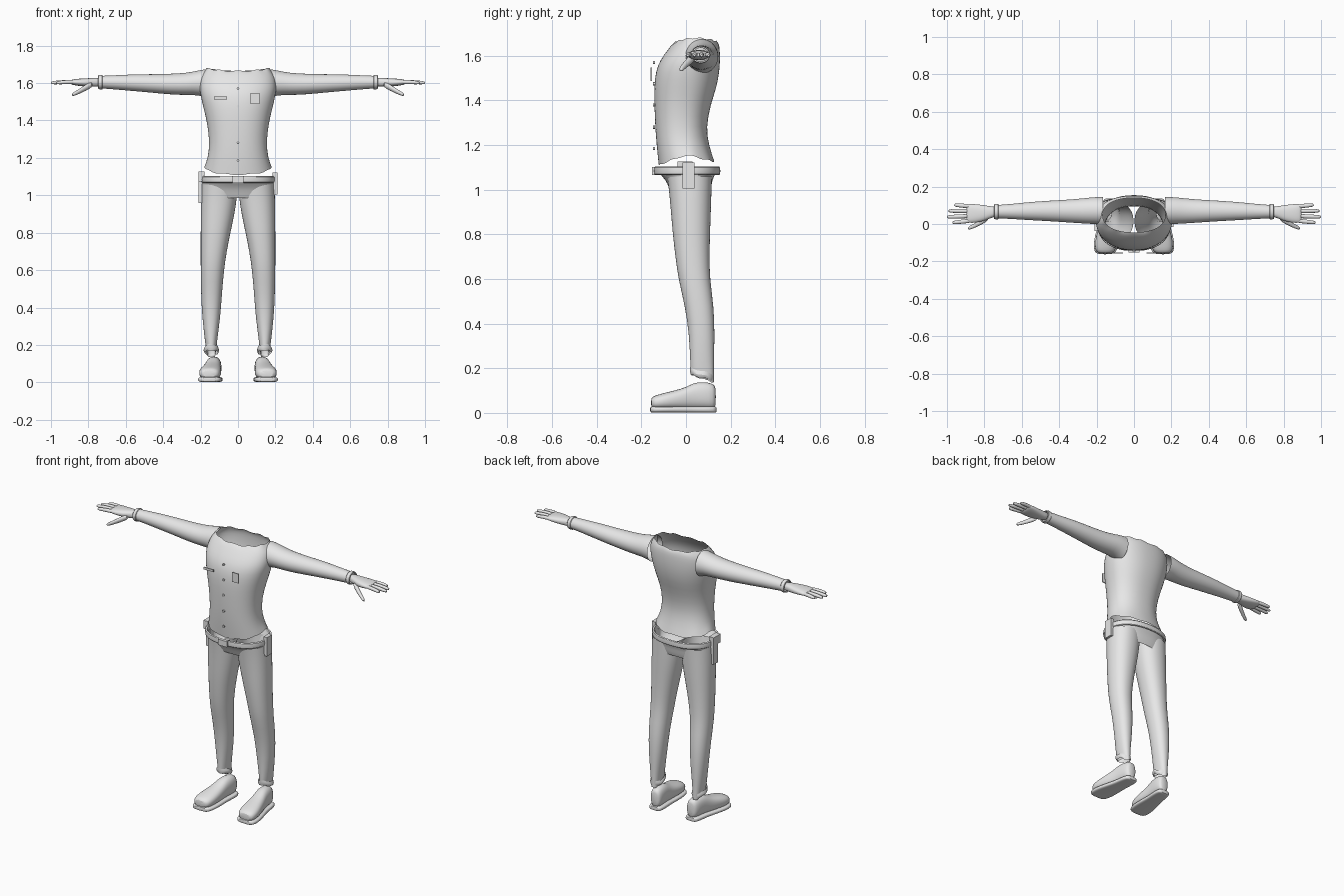
import bpy, bmesh, math

mat = bpy.data.materials.new("light_grey")
mat.diffuse_color = (0.8, 0.8, 0.8, 1)


def finish(bm, name, mirror=False, subsurf=0, smooth=True):
    bmesh.ops.recalc_face_normals(bm, faces=bm.faces)
    me = bpy.data.meshes.new(name)
    bm.to_mesh(me)
    bm.free()
    ob = bpy.data.objects.new(name, me)
    bpy.context.collection.objects.link(ob)
    me.materials.append(mat)
    if subsurf:
        ob.modifiers.new("subdivision", 'SUBSURF').levels = subsurf
        ob.modifiers["subdivision"].render_levels = subsurf
    if mirror:
        ob.modifiers.new("mirror", 'MIRROR')
    if smooth:
        bpy.ops.object.select_all(action='DESELECT')
        ob.select_set(True)
        bpy.context.view_layer.objects.active = ob
        bpy.ops.object.shade_smooth_by_angle(angle=math.radians(50))
    return ob


def loft(name, rings, axis='z', n=20, e=2.0, caps=(False, False),
         mirror=False, subsurf=1, closed=False, shift=None):
    """Skin oval rings (position, centre u, centre v, radius u, radius v)."""
    bm = bmesh.new()
    loops = []
    for i, (w, cu, cv, ru, rv) in enumerate(rings):
        loop = []
        for k in range(n):
            t = 2 * math.pi * k / n
            c, s = math.cos(t), math.sin(t)
            u = cu + ru * math.copysign(abs(c) ** (2 / e), c)
            v = cv + rv * math.copysign(abs(s) ** (2 / e), s)
            h = w + (shift(i, t) if shift else 0)
            co = {'z': (u, v, h), 'x': (h, u, v), 'y': (u, h, v)}[axis]
            loop.append(bm.verts.new(co))
        loops.append(loop)
    pairs = list(zip(loops, loops[1:]))
    if closed:
        pairs.append((loops[-1], loops[0]))
    for a, b in pairs:
        for k in range(n):
            j = (k + 1) % n
            bm.faces.new((a[k], a[j], b[j], b[k]))
    if caps[0]:
        bm.faces.new(loops[0])
    if caps[1]:
        bm.faces.new(loops[-1])
    return finish(bm, name, mirror, subsurf)


def box(name, lo, hi):
    bm = bmesh.new()
    bmesh.ops.create_cube(bm, size=1)
    for v in bm.verts:
        v.co = [(a + b) / 2 + c * (b - a) for a, b, c in zip(lo, hi, v.co)]
    return finish(bm, name, smooth=False)


def span(z, rx, front, back, cx=0):
    """Horizontal ring given by its front and back y."""
    return (z, cx, (front + back) / 2, rx, (back - front) / 2)


# Shirt body, open at neck and hem; ragged edges
shirt = [span(*r) for r in [
    (1.155, .18, -.122, .127), (1.2, .161, -.132, .102), (1.28, .152, -.138, .09),
    (1.38, .163, -.142, .11), (1.46, .183, -.143, .138), (1.53, .2, -.136, .15),
    (1.58, .207, -.117, .153), (1.63, .2, -.08, .152), (1.655, .185, -.06, .147),
    (1.672, .168, -.045, .14)]]


def ragged(i, t):
    s = math.sin(t)
    if i == 0:
        return -.045 * max(0, -s) - .03 * max(0, s) + .004 * math.sin(9 * t)
    if i == len(shirt) - 1:
        return .016 * math.cos(t) ** 2 - .008 + .005 * math.sin(11 * t)
    return 0


loft("shirt_body", shirt, n=40, e=2.25, shift=ragged)

# Sleeves
loft("sleeve", [
    (.165, .07, 1.598, .076, .078), (.21, .072, 1.602, .073, .067),
    (.27, .07, 1.595, .068, .060), (.36, .069, 1.594, .061, .056),
    (.46, .070, 1.598, .055, .050), (.56, .069, 1.602, .049, .045),
    (.66, .067, 1.604, .040, .038), (.73, .066, 1.605, .036, .034)],
    axis='x', mirror=True)
loft("cuff", [(.722, .066, 1.605, .036, .034), (.722, .066, 1.605, .043, .041),
              (.75, .066, 1.605, .042, .039), (.75, .066, 1.605, .032, .028)],
     axis='x', mirror=True, closed=True)

# Hands
loft("palm", [(.725, .066, 1.605, .026, .023), (.765, .064, 1.604, .030, .024),
              (.80, .058, 1.603, .043, .023), (.85, .056, 1.604, .051, .020),
              (.885, .057, 1.605, .051, .015), (.897, .057, 1.605, .045, .009)],
     axis='x', e=2.4, caps=(True, True), mirror=True)
for nm, y0, y1, tip in [("index_finger", .018, .008, .972), ("middle_finger", .043, .038, 1.0),
                        ("ring_finger", .069, .070, .993), ("little_finger", .094, .101, .962)]:
    ym = (y0 + y1) / 2
    loft(nm, [(.865, y0, 1.605, .012, .012), ((.865 + tip) / 2, ym, 1.606, .012, .0115),
              (tip - .012, y1, 1.602, .0105, .010), (tip, y1, 1.601, .006, .006)],
         axis='x', n=10, caps=(True, True), mirror=True)
loft("thumb", [(.775, .035, 1.595, .016, .018), (.815, .012, 1.575, .016, .018),
               (.85, -.008, 1.555, .013, .014), (.878, -.020, 1.541, .011, .011),
               (.888, -.024, 1.537, .006, .006)],
     axis='x', n=10, caps=(True, True), mirror=True)

# Trousers: hips plus two legs
loft("trouser_hips", [span(*r) for r in [
    (1.1, .192, -.135, .145), (1.07, .193, -.118, .132), (1.045, .194, -.092, .118),
    (1.01, .19, -.077, .114), (.985, .17, -.066, .106)]], n=32, e=2.4)


def hem(i, t):
    return -.018 * math.sin(t) + .004 * math.sin(5 * t) if i == 9 else 0


legs = [(1.06, .002, .195, -.085, .117), (1.0, .003, .198, -.077, .115),
        (.9, .018, .2, -.068, .112), (.8, .04, .2, -.06, .108), (.7, .06, .2, -.048, .106),
        (.6, .075, .2, -.035, .107), (.48, .085, .198, -.005, .125), (.35, .094, .192, .014, .129),
        (.22, .112, .177, .019, .125), (.153, .118, .167, .022, .125)]
loft("trouser_leg", [span(z, (b - a) / 2, f, r, (a + b) / 2) for z, a, b, f, r in legs],
     n=24, e=2.2, mirror=True, shift=hem)
loft("trouser_hem", [(.158, .143, .07, .036, .05), (.17, .143, .07, .045, .053),
                     (.188, .143, .07, .036, .053)], mirror=True,
     shift=lambda i, t: -.015 * math.sin(t) + .004 * math.sin(4 * t))

# Belt, buckle and pouches
loft("belt", [(1.064, 0, .005, .182, .138), (1.064, 0, .005, .198, .15),
              (1.106, 0, .005, .198, .15), (1.106, 0, .005, .182, .138)],
     n=40, e=2.3, closed=True)
box("buckle", (-.03, -.153, 1.066), (.03, -.135, 1.102))
box("left_pouch", (.185, -.015, 1.005), (.21, .037, 1.122))
box("holster", (-.212, -.012, .96), (-.185, .03, 1.10))
box("holster_flap", (-.212, -.038, 1.075), (-.18, .03, 1.127))

# Shoes and soles
shoe = [(.134, .124, .072, .022, .045), (.122, .125, .074, .036, .058), (.08, .128, .079, .041, .061),
        (.035, .133, .076, .042, .06), (0, .138, .065, .047, .05), (-.05, .144, .058, .055, .043),
        (-.1, .15, .052, .060, .037), (-.14, .153, .047, .054, .031), (-.158, .154, .045, .038, .022)]
loft("shoe", shoe, axis='y', e=2.4, caps=(True, True), mirror=True)
loft("sole", [(y * 1.03, x, .015, rx + .007, .014) for y, x, z, rx, rz in shoe],
     axis='y', e=3.5, caps=(True, True), mirror=True)

# Chest plates and shirt buttons
box("name_bar", (-.127, -.158, 1.513), (-.06, -.152, 1.527))
box("chest_badge", (.068, -.158, 1.488), (.115, -.152, 1.547))
for i, z in enumerate((1.57, 1.475, 1.38, 1.28, 1.185)):
    loft(f"button_{i + 1}", [(-.147, 0, z, .007, .007), (-.139, 0, z, .007, .007)],
         axis='y', n=12, caps=(True, True), subsurf=0)
